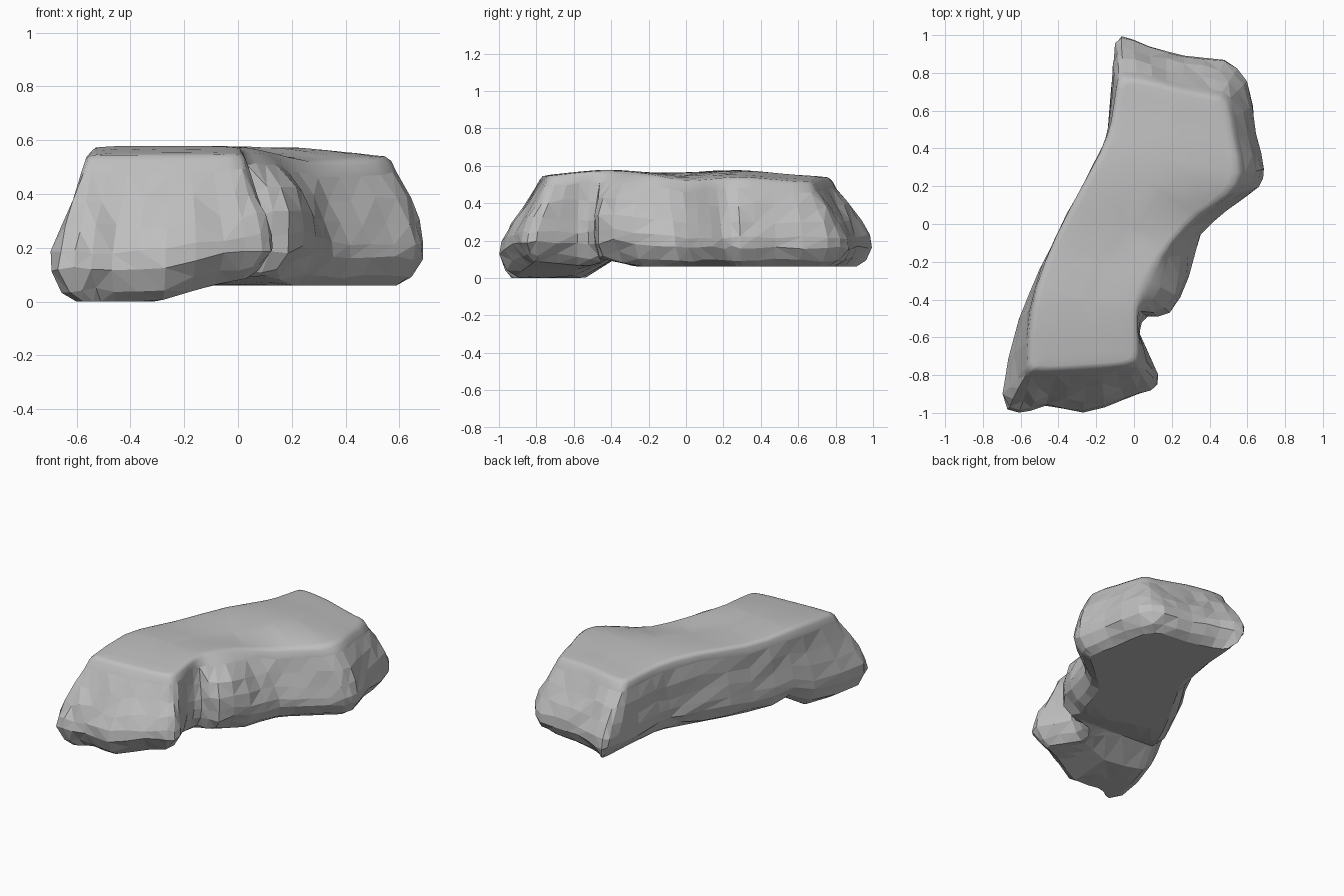
import bpy, bmesh, math, random
from mathutils import Vector

random.seed(4)
cube = bpy.data.objects.get("Cube")
if cube:
    bpy.data.objects.remove(cube)

# Paired outline points: plateau rim x, y and the widest bulge x, y below it
OUTLINE = [
    (-.56, -.74, -.7, -.91), (-.53, -.77, -.61, -1), (-.4, -.77, -.47, -.97),
    (-.25, -.76, -.27, -1), (-.1, -.75, -.05, -.93), (0, -.73, .09, -.88),
    (.02, -.68, .13, -.8), (.02, -.57, .03, -.58), (.02, -.45, .07, -.49),
    (.05, -.35, .19, -.47), (.1, -.24, .29, -.28), (.2, -.1, .36, -.06),
    (.35, .05, .5, .07), (.5, .15, .66, .2), (.56, .27, .695, .29),
    (.53, .45, .65, .48), (.49, .65, .6, .76), (.4, .68, .48, .87),
    (.25, .71, .27, .9), (.1, .75, .08, .95), (-.05, .77, -.07, 1),
    (-.09, .73, -.11, .88), (-.12, .55, -.14, .47), (-.18, .38, -.2, .32),
    (-.34, .08, -.36, .04), (-.47, -.2, -.5, -.24), (-.54, -.45, -.61, -.5),
]
SPINE = [Vector(p) for p in ((-.26, -.6), (-.24, -.4), (-.18, -.2), (-.04, 0),
                             (.1, .2), (.17, .35), (.2, .5))]


def clamp(t):
    return max(0, min(1, t))


def bump(y, centre, width):
    return math.exp(-((y - centre) / width) ** 2)


def refine(points):
    """Add one curved midpoint between each pair of neighbours."""
    result = []
    for i, b in enumerate(points):
        a, c, d = points[i - 1], points[(i + 1) % len(points)], points[(i + 2) % len(points)]
        result += [b, (9 * (b + c) - a - d) / 16]
    return result


def to_spine(p):
    """Nearest node of the centre line of the rock."""
    return min(SPINE, key=lambda q: (q - p).length)


def top_height(x, y):
    z = .535 + .037 * bump(y, -.42, .28) + .036 * bump(y, .25, .3)
    return z - .03 * clamp((x - .2) / .3) - .03 * bump(y, 0, .15) * clamp((x + .1) / .3)


def base_height(x, y):
    low = clamp((-.38 - y) / .16) * clamp((-.1 - x) / .2)
    lobe = .03 * clamp((-.5 - y) / .1) * clamp((x + .1) / .15)
    return .06 + .04 * bump(y, -.4, .08) - .06 * low + lobe


rim = refine([Vector(p[:2]) for p in OUTLINE])
bulge = refine([Vector(p[2:]) for p in OUTLINE])
count = len(rim)

# Inward direction along the bulge outline, averaged over a few columns
inward = []
for i in range(count):
    d = bulge[(i + 3) % count] - bulge[i - 3]
    inward.append(Vector((-d.y, d.x)).normalized())

bm = bmesh.new()
rings = []


def add_ring(place):
    rings.append([bm.verts.new(place(i)) for i in range(count)])


def tuck(i, amount):
    """Pull a bulge point inward, rounding off the corners."""
    p = bulge[i] + inward[i] * amount * .8
    return p.lerp(to_spine(p), amount)


def underside(t):
    def place(i):
        edge = tuck(i, .085)
        p = edge.lerp(to_spine(edge), t)
        return p.x, p.y, base_height(p.x, p.y)
    return place


def fullness(p):
    """How far a wall swells out: most beside the notch, some on the side."""
    lobe = 2 * bump(p.y, -.4, .18) * clamp(p.x / .1)
    return lobe + .4 * bump(p.y, .35, .3) * clamp((p.x - .4) / .2)


def wall(blend, level, inset=0, rough=0):
    """Blend from bulge to rim, at a fraction of the height."""
    def place(i):
        p = tuck(i, inset).lerp(rim[i], blend ** (1 + fullness(bulge[i])))
        p += inward[i] * random.uniform(-rough, rough)
        low = base_height(bulge[i].x, bulge[i].y)
        high = top_height(rim[i].x, rim[i].y)
        z = low + (high - low) * (level + random.uniform(-rough, rough) * 3)
        return p.x, p.y, z
    return place


def plateau(t):
    def place(i):
        p = rim[i].lerp(to_spine(rim[i]), t)
        return p.x, p.y, top_height(p.x, p.y) + .006 * clamp(t * 4)
    return place


# Underside, rugged walls, rounded shoulder, then the plateau
for t in (1, .5, .15, 0):
    add_ring(underside(t))
for blend, level, inset, rough in (
        (0, .08, .04, .008), (0, .22, .004, .006), (.06, .34, 0, .006),
        (.27, .5, 0, .01), (.55, .69, 0, .008), (.84, .88, 0, .004),
        (.95, .965, 0, 0)):
    add_ring(wall(blend, level, inset, rough))
first_top = len(rings)
for t in (.04, .12, .3, .55, .8, 1):
    add_ring(plateau(t))

for r, (a, b) in enumerate(zip(rings, rings[1:])):
    for i in range(count):
        j = (i + 1) % count
        face = bm.faces.new((a[i], a[j], b[j], b[i]))
        face.smooth = r >= first_top - 2

# Weld the centre lines and split the walls into irregular facets
bmesh.ops.remove_doubles(bm, verts=bm.verts[:], dist=.0005)
bmesh.ops.holes_fill(bm, edges=[e for e in bm.edges if e.is_boundary], sides=0)
bmesh.ops.triangulate(bm, faces=[f for f in bm.faces if not f.smooth],
                      quad_method='SHORT_EDGE')
bmesh.ops.recalc_face_normals(bm, faces=bm.faces[:])

mesh = bpy.data.meshes.new("rock_ledge")
bm.to_mesh(mesh)
bm.free()
rock = bpy.data.objects.new("rock_ledge", mesh)
bpy.context.collection.objects.link(rock)

stone = bpy.data.materials.new("stone_grey")
stone.use_nodes = True
colour = (.52, .52, .52, 1)
stone.diffuse_color = colour
stone.node_tree.nodes["Principled BSDF"].inputs["Base Color"].default_value = colour
mesh.materials.append(stone)
